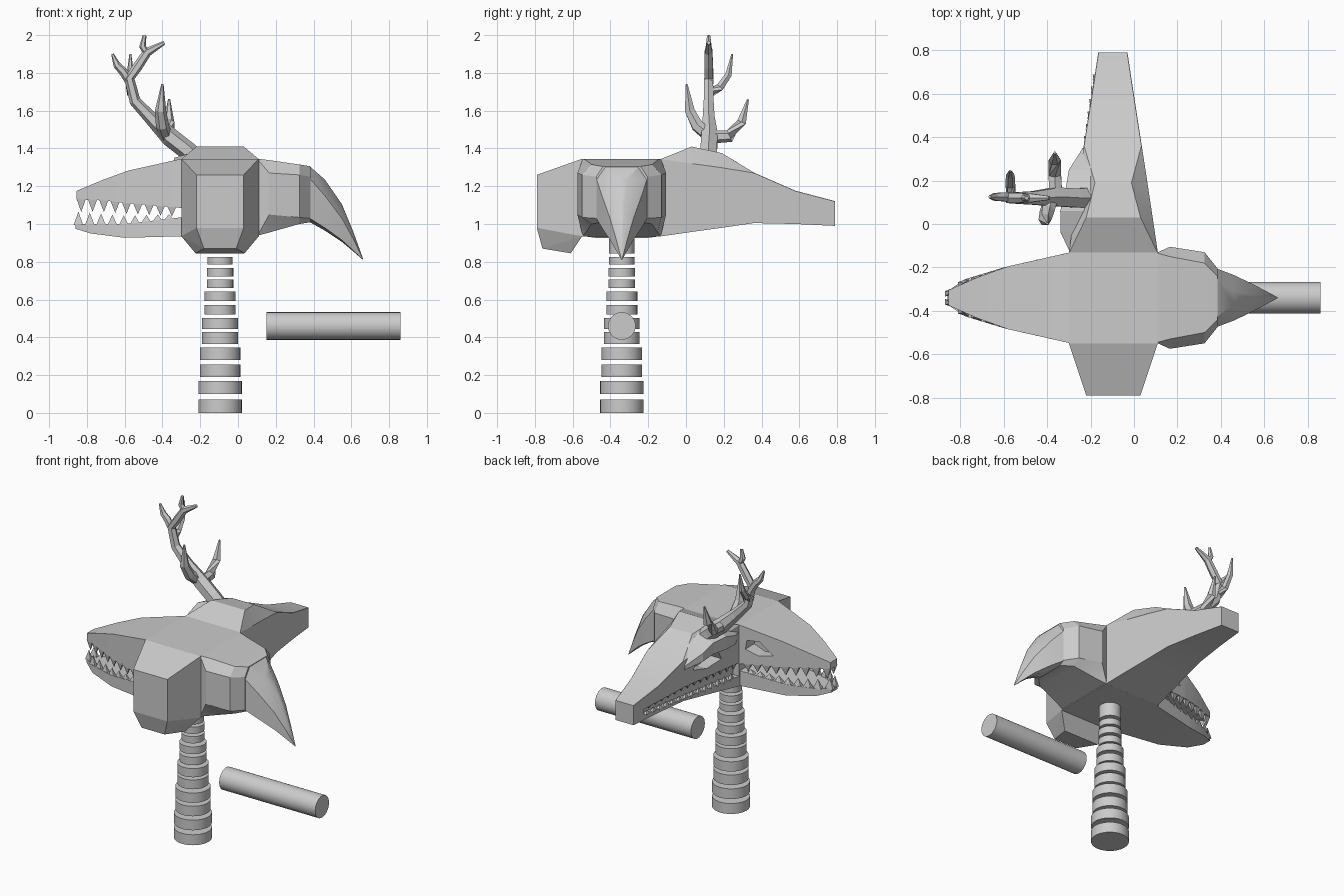
import bpy, bmesh, math
from mathutils import Vector

if "Cube" in bpy.data.objects:
    bpy.data.objects.remove(bpy.data.objects["Cube"])

CX, CY = -0.095, -0.34          # axis of the post and the four faces


def finish(bm, name, angle=30):
    bmesh.ops.recalc_face_normals(bm, faces=bm.faces)
    me = bpy.data.meshes.new(name)
    bm.to_mesh(me)
    bm.free()
    ob = bpy.data.objects.new(name, me)
    bpy.context.collection.objects.link(ob)
    bpy.ops.object.select_all(action='DESELECT')
    ob.select_set(True)
    bpy.context.view_layer.objects.active = ob
    if angle:
        bpy.ops.object.shade_smooth_by_angle(angle=math.radians(angle))
    return ob


def add_loft(bm, rings):
    vs = [[bm.verts.new(p) for p in r] for r in rings]
    n = len(vs[0])
    for a, b in zip(vs, vs[1:]):
        for i in range(n):
            j = (i + 1) % n
            bm.faces.new((a[i], a[j], b[j], b[i]))
    bm.faces.new(vs[0])
    bm.faces.new(vs[-1])


def loft(name, rings, angle=30):
    bm = bmesh.new()
    add_loft(bm, rings)
    return finish(bm, name, angle)


def hull(name, pts):
    bm = bmesh.new()
    for p in pts:
        bm.verts.new(p)
    bmesh.ops.convex_hull(bm, input=bm.verts)
    return finish(bm, name, 0)


def rect_x(x, h, lo, hi):
    return [(x, CY - h, lo), (x, CY + h, lo), (x, CY + h, hi), (x, CY - h, hi)]


def cut(ob, cutter):
    m = ob.modifiers.new("cut", 'BOOLEAN')
    m.operation, m.object = 'DIFFERENCE', cutter
    bpy.context.view_layer.objects.active = ob
    bpy.ops.object.modifier_move_to_index(modifier="cut", index=0)
    bpy.ops.object.modifier_apply(modifier="cut")
    bpy.data.objects.remove(cutter)


def lerp_table(table, x, col):
    for a, b in zip(table, table[1:]):
        if a[0] <= x <= b[0]:
            t = (x - a[0]) / (b[0] - a[0])
            return a[col] + t * (b[col] - a[col])
    return table[-1][col]


def add_tooth(bm, base, along, across, height, w, d):
    b, u, v = Vector(base), Vector(along), Vector(across)
    q = [bm.verts.new(b + u * w * s + v * d * t) for s, t in ((-1, -1), (1, -1), (1, 1), (-1, 1))]
    tip = bm.verts.new(b + Vector((0, 0, height)))
    bm.faces.new(q)
    for i in range(4):
        bm.faces.new((q[i], q[(i + 1) % 4], tip))


# segmented spine post, narrowing in pairs
bm = bmesh.new()
segs = [(0, .07, .115), (.1, .168, .115), (.19, .257, .107), (.28, .345, .107), (.365, .427, .095),
        (.445, .503, .095), (.52, .572, .082), (.593, .642, .082), (.66, .705, .07),
        (.723, .768, .07), (.785, .825, .067), (.845, .95, .067)]
for lo, hi, r in segs:
    add_loft(bm, [[(CX + r * math.cos(t * math.tau / 32), CY + r * math.sin(t * math.tau / 32), z)
                   for t in range(32)] for z in (lo, hi)])
finish(bm, "spine_post")

# loose round bar
loft("round_bar", [[(x, CY + .073 * math.cos(t * math.tau / 32), .46 + .073 * math.sin(t * math.tau / 32))
                    for t in range(32)] for x in (.15, .86)])

# central block
loft("cranium", [rect_x(-.3, .21, .935, 1.345), rect_x(.11, .21, .935, 1.345)])

# blank front face with chin
hull("front_face", [(CX + s * h, y, z) for s in (-1, 1) for h, y, z in
                    ((.205, -.55, .935), (.205, -.55, 1.345), (.125, -.79, .98), (.125, -.79, 1.26),
                     (.085, -.76, .87), (.13, -.61, .845))])

# predator head on the left: jaws and fangs
upper = [(-.855, .035, 1.13, 1.175), (-.72, .095, 1.125, 1.232), (-.58, .145, 1.11, 1.283), (-.3, .208, 1.085, 1.345)]
lower = [(-.86, .03, .975, 1.0), (-.78, .085, .95, 1.0), (-.6, .14, .927, 1.0), (-.3, .2, .935, 1.035)]
up = loft("upper_jaw", [rect_x(*s) for s in upper])
loft("lower_jaw", [rect_x(*s) for s in lower])
eye = [(-.52, 1.175), (-.42, 1.16), (-.34, 1.19), (-.35, 1.25), (-.43, 1.255)]
cut(up, loft("eye_cutter", [[(x, y, z) for x, z in eye] for y in (-.235, 0)], 0))
bm = bmesh.new()
for s in (-1, 1):
    for i in range(9):
        x = -.83 + i * .06
        h = .07 - .002 * i
        add_tooth(bm, (x, CY + s * (lerp_table(upper, x, 1) - .014), lerp_table(upper, x, 2) + .005),
                  (1, s * .3, 0), (0, 1, 0), -h, .025, .013)
        x -= .015
        add_tooth(bm, (x, CY + s * (lerp_table(lower, x, 1) - .014), lerp_table(lower, x, 3) - .005),
                  (1, s * .3, 0), (0, 1, 0), h - .003 * i, .025, .013)
finish(bm, "fangs", 0)


# bird head on the right: cheek bulges running into a hooked beak
def bird(x, side, z1, z2, lo, hi, top):
    half = [(top, lo), (side, z1), (side, z2), (top, hi)]
    return [(x, CY + w, z) for w, z in half] + [(x, CY - w, z) for w, z in reversed(half)]


loft("bird_head", [bird(*s) for s in (
    (.11, .21, .95, 1.335, .94, 1.345, .205), (.165, .235, 1.05, 1.27, .955, 1.338, .19),
    (.325, .21, 1.035, 1.26, 1.0, 1.315, .16), (.385, .135, 1.03, 1.25, 1.01, 1.305, .1))], 20)
loft("beak", [bird(*s) for s in (
    (.38, .135, 1.03, 1.24, 1.01, 1.305, .09), (.46, .105, .98, 1.15, .965, 1.235, .03),
    (.55, .062, .915, 1.03, .905, 1.105, .012), (.61, .03, .86, .92, .855, .96, .006),
    (.662, .002, .811, .815, .81, .816, .001))], 35)


# long grazing snout at the back
def snout_ring(y, xl, xr, tl, tr, lo, side, top):
    return [(xl, y, lo), (xr, y, lo), (xr, y, side), (tr, y, top), (tl, y, top), (xl, y, side)]


snout = loft("snout", [snout_ring(*s) for s in (
    (-.131, -.3, .11, -.298, .108, .935, 1.343, 1.345), (.03, -.276, .086, -.22, .03, .958, 1.32, 1.41),
    (.19, -.252, .062, -.18, -.012, .98, 1.298, 1.375), (.36, -.232, .036, -.23, .034, 1.005, 1.27, 1.272),
    (.58, -.197, .002, -.195, 0, 1.0, 1.174, 1.176), (.79, -.165, -.03, -.163, -.032, .99, 1.119, 1.121))], 12)
# mouth slit on the left side
slit = [(-.2, 1.0), (.7, 1.03), (.7, 1.065), (.35, 1.095), (-.2, 1.09)]
cut(snout, loft("mouth_cutter", [[(-.5, y, z) for y, z in slit],
                                 [(-.255 + .115 * (y + .13) / .92, y, z) for y, z in slit]], 0))
# eye hollow on the left side
hole = [(.02, 1.17), (.15, 1.15), (.27, 1.18), (.22, 1.245), (.06, 1.25)]
cut(snout, loft("socket_cutter", [[(x, y, z) for y, z in hole] for x in (-.45, -.19)], 0))
bm = bmesh.new()
for i in range(14):
    y = -.1 + i * .057
    x = -.283 + .13 * (y + .13) / .92
    k = 1 - .045 * i
    add_tooth(bm, (x, y, 1.095 - .03 * max(0, y - .35) / .35), (-.14, 1, 0), (1, 0, 0), -.045 * k, .024, .013)
    add_tooth(bm, (x, y + .025, 1.0 + .03 * y / .7), (-.14, 1, 0), (1, 0, 0), .045 * k, .024, .013)
finish(bm, "grazing_teeth", 0)
# brow ridge above the hollow
loft("brow", [[(-.2, y, lo), (x, y, lo + .01), (x, y, hi - .04), (-.2, y, hi)] for y, x, lo, hi in (
    (-.12, -.3, 1.25, 1.34), (-.04, -.338, 1.25, 1.36), (.06, -.34, 1.255, 1.39), (.16, -.315, 1.255, 1.38),
    (.25, -.3, 1.235, 1.34), (.35, -.236, 1.2, 1.275))], 0)


# antler: tapered six-sided branches
def branch(name, pts):
    rings, P = [], [Vector(p[:3]) for p in pts]
    for i, p in enumerate(P):
        d = (P[min(i + 1, len(P) - 1)] - P[max(i - 1, 0)]).normalized()
        ref = Vector((0, 1, 0)) if abs(d.y) < .75 else Vector((1, 0, 0))
        u = d.cross(ref).normalized()
        v = d.cross(u)
        r = pts[i][3]
        rings.append([p + (u * math.cos(a * math.tau / 6) + v * math.sin(a * math.tau / 6)) * r for a in range(6)])
    return loft(name, rings, 0)


branch("antler_beam", [(-.2, .12, 1.32, .055), (-.27, .12, 1.39, .05), (-.36, .125, 1.46, .05), (-.46, .12, 1.56, .036),
                       (-.545, .12, 1.65, .03), (-.575, .12, 1.77, .027), (-.53, .12, 1.835, .026),
                       (-.48, .12, 1.91, .024), (-.39, .12, 1.96, .01)])
branch("antler_outer_tine", [(-.57, .125, 1.75, .025), (-.61, .125, 1.81, .023), (-.64, .125, 1.84, .02), (-.665, .125, 1.9, .007)])
branch("antler_top_tine", [(-.48, .12, 1.9, .02), (-.505, .12, 1.94, .018), (-.495, .12, 1.998, .01)])
branch("antler_back_tine", [(-.565, .12, 1.69, .024), (-.57, .18, 1.725, .023), (-.57, .225, 1.79, .02), (-.57, .245, 1.9, .005)])
branch("antler_lower_back_tine", [(-.36, .12, 1.46, .035), (-.365, .23, 1.465, .033), (-.365, .295, 1.54, .028), (-.365, .328, 1.66, .006)])
branch("antler_lower_front_tine", [(-.38, .13, 1.46, .035), (-.4, .06, 1.52, .035), (-.41, .02, 1.6, .03), (-.4, .003, 1.74, .006)])
